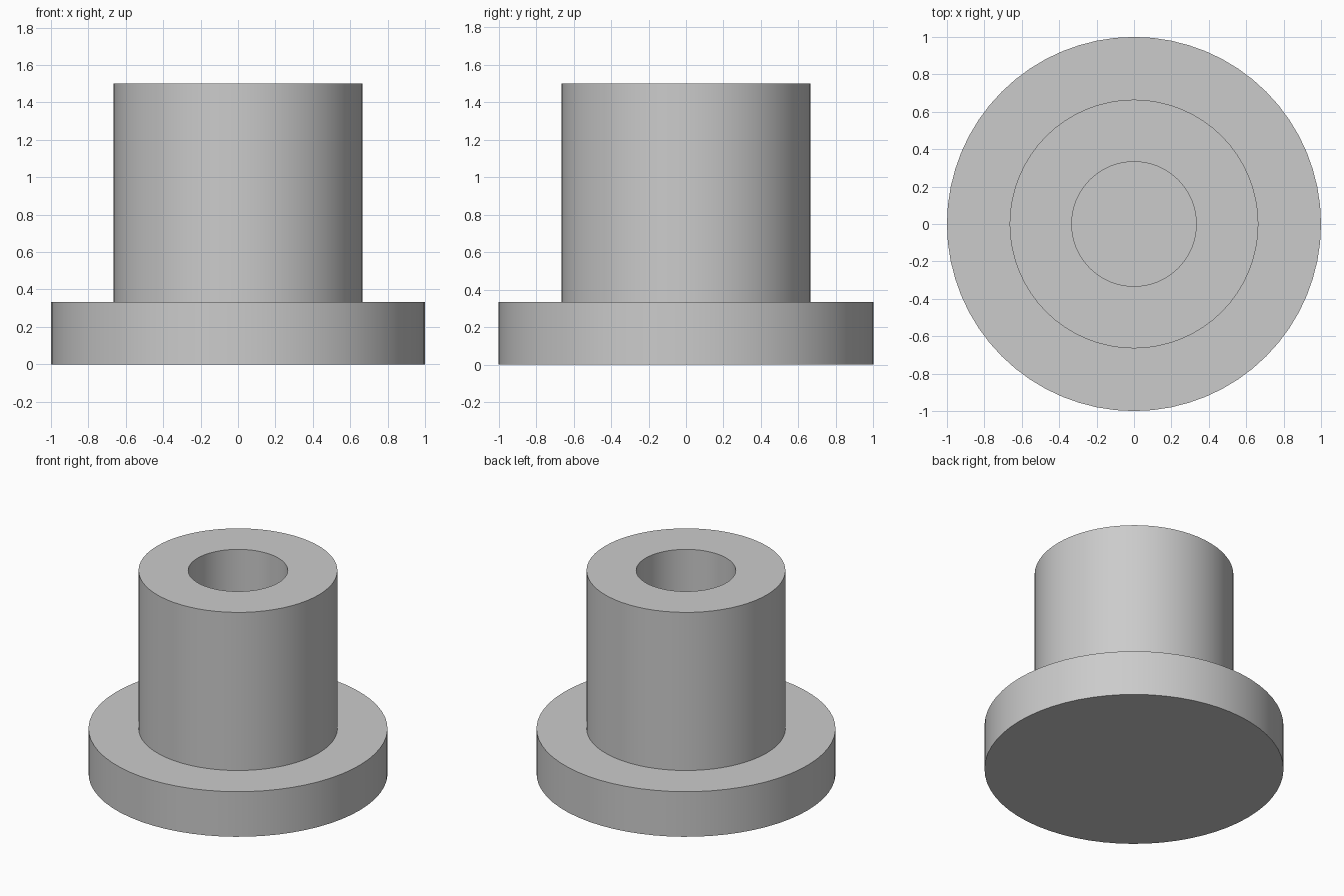
import bpy
import bmesh
import math

cube = bpy.data.objects.get("Cube")
if cube:
    bpy.data.objects.remove(cube, do_unlink=True)

SIDES = 64

grey = bpy.data.materials.new("plain grey")
grey.use_nodes = True
colour = (0.6, 0.6, 0.6, 1)
grey.diffuse_color = colour
grey.node_tree.nodes["Principled BSDF"].inputs["Base Color"].default_value = colour

# Half section of the bushing: closed base, flange, sleeve and blind bore
flange_r, sleeve_r, bore_r = 1.0, 0.665, 0.333
flange_z, top_z, floor_z = 0.333, 1.5, 0.333
profile = [
    (flange_r, 0), (flange_r, flange_z),
    (sleeve_r, flange_z), (sleeve_r, top_z),
    (bore_r, top_z), (bore_r, floor_z),
]

# Turn the section into rings, then bridge them and cap both ends
bm = bmesh.new()
rings = []
for radius, z in profile:
    angles = [math.tau * i / SIDES for i in range(SIDES)]
    rings.append([bm.verts.new((radius * math.cos(a), radius * math.sin(a), z))
                  for a in angles])
for low, high in zip(rings, rings[1:]):
    for i in range(SIDES):
        j = (i + 1) % SIDES
        bm.faces.new((low[i], low[j], high[j], high[i]))
bm.faces.new(rings[0][::-1])
bm.faces.new(rings[-1])
bmesh.ops.recalc_face_normals(bm, faces=bm.faces)

mesh = bpy.data.meshes.new("flanged_bushing")
bm.to_mesh(mesh)
bm.free()
mesh.materials.append(grey)
bushing = bpy.data.objects.new("flanged_bushing", mesh)
bpy.context.collection.objects.link(bushing)

# Smooth round walls with crisp rims
bpy.ops.object.select_all(action="DESELECT")
bushing.select_set(True)
bpy.context.view_layer.objects.active = bushing
bpy.ops.object.shade_smooth_by_angle(angle=math.radians(30))
